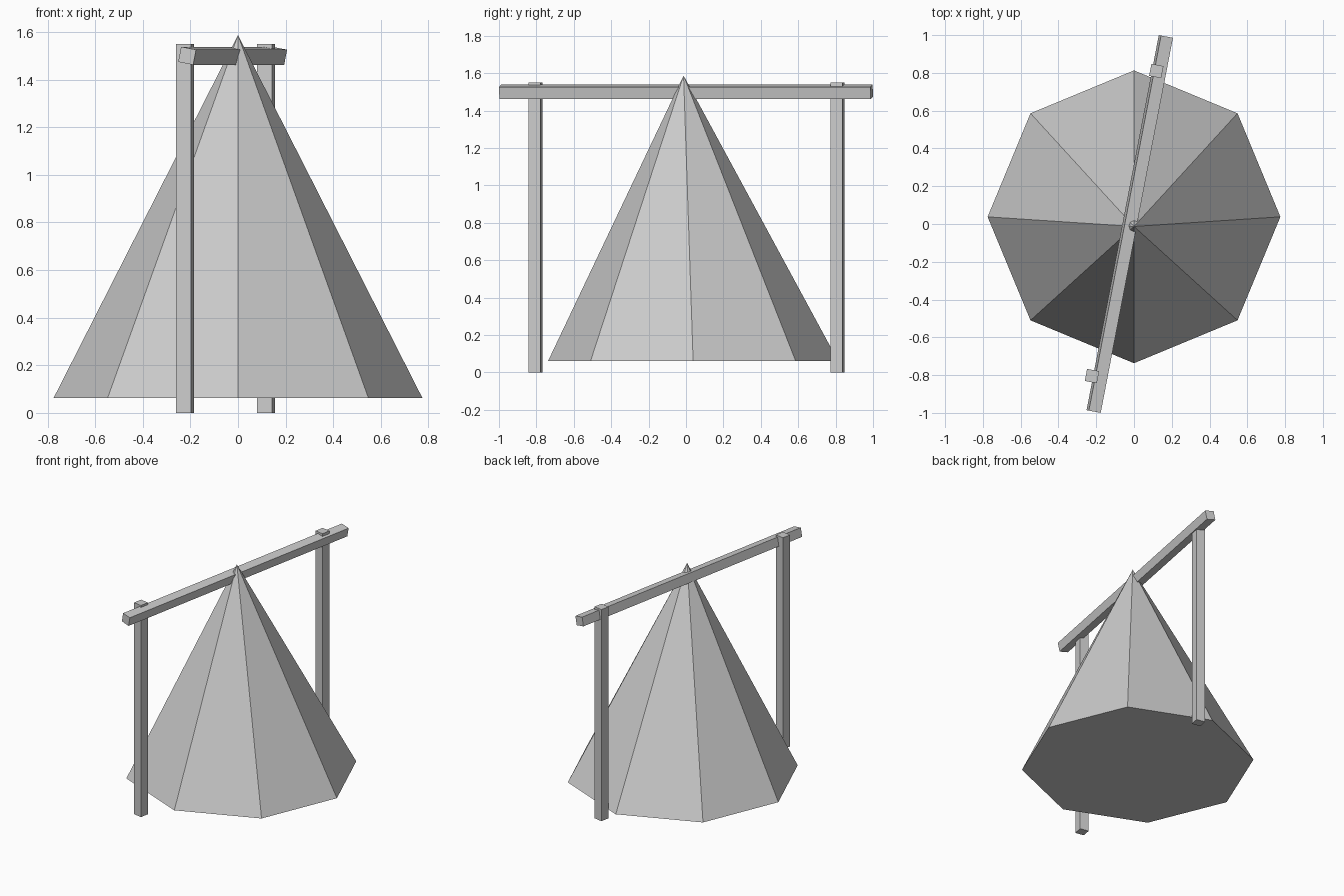
import bpy, bmesh
from math import radians
from mathutils import Matrix, Vector

if "Cube" in bpy.data.objects:
    bpy.data.objects.remove(bpy.data.objects["Cube"])

TURN = radians(-10.9)   # heading of the whole frame
THICK = 0.065           # timber thickness


def finish(name, bm):
    bmesh.ops.recalc_face_normals(bm, faces=bm.faces)
    mesh = bpy.data.meshes.new(name)
    bm.to_mesh(mesh)
    bm.free()
    obj = bpy.data.objects.new(name, mesh)
    bpy.context.collection.objects.link(obj)
    return obj


def timber(name, size, loc, roll=0.0):
    bm = bmesh.new()
    bmesh.ops.create_cube(bm, size=1)
    m = (Matrix.Translation(loc) @ Matrix.Rotation(TURN, 4, 'Z')
         @ Matrix.Rotation(roll, 4, 'Y') @ Matrix.Diagonal((*size, 1)))
    bmesh.ops.transform(bm, matrix=m, verts=bm.verts)
    return finish(name, bm)


# Ridge beam, rolled slightly about its length
timber("ridge_beam", (THICK, 2.022, THICK), (-0.0225, 0, 1.5), radians(11))

# Upright posts
for name, x, y in (("front_post", -0.2225, -0.805), ("back_post", 0.118, 0.81)):
    timber(name, (THICK, THICK, 1.55), (x, y, 0.775))

# Eight-sided tent canopy with the tip drawn slightly forward to the beam
bm = bmesh.new()
base = bmesh.ops.create_circle(bm, cap_ends=True, segments=8, radius=0.775)["verts"]
bmesh.ops.translate(bm, verts=base, vec=(0, 0.038, 0.062))
tip = bm.verts.new(Vector((0, -0.013, 1.587)))
for edge in list(bm.edges):
    bm.faces.new((*edge.verts, tip))
finish("tent_canopy", bm)
